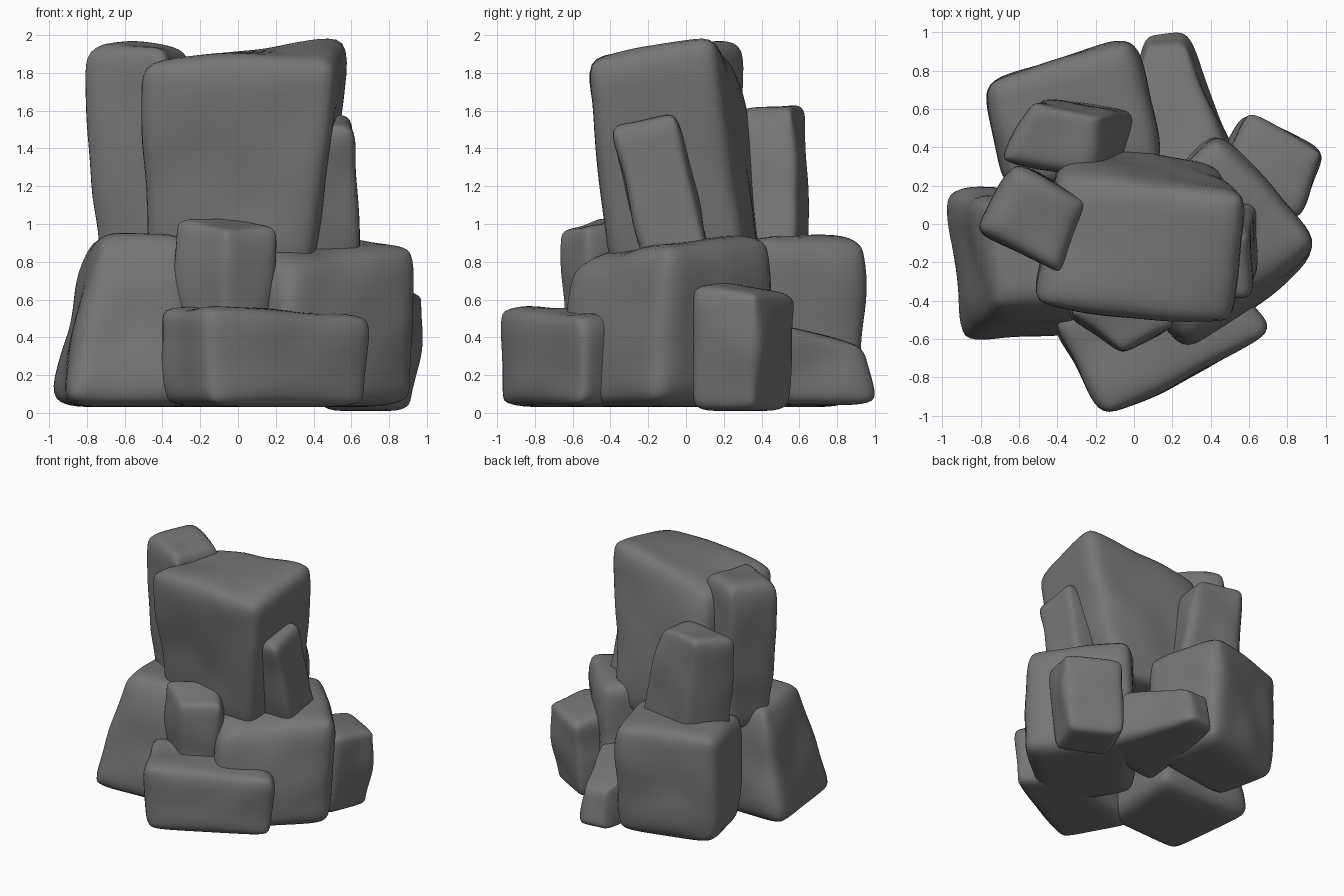
import bpy
import bmesh
from mathutils import Vector, noise

default = bpy.data.objects.get("Cube")
if default:
    bpy.data.objects.remove(default, do_unlink=True)

# One flat stone colour
stone = bpy.data.materials.new("grey stone")
stone.use_nodes = True
GREY = (0.18, 0.18, 0.18, 1)
stone.diffuse_color = GREY
shader = stone.node_tree.nodes["Principled BSDF"]
shader.inputs["Base Color"].default_value = GREY
shader.inputs["Roughness"].default_value = 0.9


def rock(name, top, low, high, drops=(0, 0, 0, 0), flare=(1, 1), lean=(0, 0), wear=4):
    """Worn block: a top outline with lowered corners, and a flared, shifted foot."""
    outline = [Vector(p) for p in top]
    middle = sum(outline, Vector((0, 0))) / len(outline)
    bm = bmesh.new()
    upper, lower = [], []
    for point, drop in zip(outline, drops):
        arm = (point - middle) * 1.06
        crown = middle + arm
        foot = middle + Vector((arm.x * flare[0], arm.y * flare[1])) + Vector(lean)
        upper.append(bm.verts.new((*crown, high - drop)))
        lower.append(bm.verts.new((*foot, low)))
    bm.faces.new(upper)
    bm.faces.new(lower[::-1])
    for i in range(len(outline)):
        j = (i + 1) % len(outline)
        bm.faces.new((lower[i], lower[j], upper[j], upper[i]))

    # Round the edges, then dent the faces gently
    bmesh.ops.subdivide_edges(bm, edges=bm.edges[:], cuts=8, use_grid_fill=True)
    for _ in range(wear):
        bmesh.ops.smooth_vert(bm, verts=bm.verts[:], factor=0.5,
                              use_axis_x=True, use_axis_y=True, use_axis_z=True)
    bm.normal_update()
    for v in bm.verts:
        dent = noise.noise(v.co * 3.5) * 0.03
        if v.normal.z > -0.5:
            v.co += v.normal * dent
    for face in bm.faces:
        face.smooth = True
    mesh = bpy.data.meshes.new(name)
    bm.to_mesh(mesh)
    bm.free()
    mesh.materials.append(stone)
    obj = bpy.data.objects.new(name, mesh)
    bpy.context.collection.objects.link(obj)
    smooth = obj.modifiers.new("smooth surface", "SUBSURF")
    smooth.levels = smooth.render_levels = 1


# Upper stones
rock("main_boulder", [(-.52, -.43), (.52, -.54), (.58, .14), (-.38, .27)], .7, 2.04,
     drops=(.16, .15, 0, .19), flare=(.8, 1.02), lean=(-.06, .17), wear=3)
rock("tall_left_stone", [(-.83, -.03), (-.38, -.27), (-.23, .12), (-.62, .31)], .75, 1.99,
     drops=(.05, .04, .07, 0), flare=(.83, .95), lean=(.03, 0))
rock("back_upper_stone", [(-.7, .33), (-.22, .24), (-.16, .57), (-.53, .64)], .75, 1.65,
     drops=(.05, .06, 0, 0), flare=(1.25, 1.02), lean=(.12, .01))
rock("side_shard", [(.1, -.41), (.6, -.39), (.6, -.06), (.12, -.05)], .75, 1.65,
     drops=(.13, .13, .05, .05), flare=(1.05, 1), lean=(.02, .19), wear=3)
rock("front_perched_stone", [(-.34, -.46), (-.06, -.68), (.21, -.53), (.02, -.24)], .35, 1.04,
     drops=(0, .06, .05, 0), flare=(.86, .92), lean=(-.02, .02))

# Base stones
rock("left_base_stone", [(-.72, -.43), (-.3, -.4), (-.27, .1), (-.78, .11)], .03, .95,
     flare=(1.66, 1.47), lean=(-.05, -.06))
rock("right_base_stone", [(.28, -.61), (.95, -.1), (.43, .47), (-.1, -.08)], .03, .95,
     drops=(.17, .03, 0, 0), flare=(1, 1.13), lean=(-.01, -.06))
rock("front_slab", [(-.42, -.5), (-.14, -1), (.7, -.56), (.42, -.25)], .03, .57,
     drops=(0, 0, .06, .03), flare=(.97, 1))
rock("back_left_base_stone", [(-.66, .18), (.15, .3), (-.01, .98), (-.77, .74)], .03, .94,
     flare=(.97, .88), wear=5)
rock("back_low_stone", [(-.1, .08), (.55, .2), (.27, .92), (.06, .92)], .04, .55,
     drops=(0, 0, .2, .17), flare=(1.05, 1.09), lean=(0, .02))
rock("back_right_base_stone", [(.43, .22), (.86, .03), (1.01, .38), (.6, .59)], .01, .68,
     drops=(0, 0, .03, .06), flare=(.86, .95), lean=(-.05, -.02))
